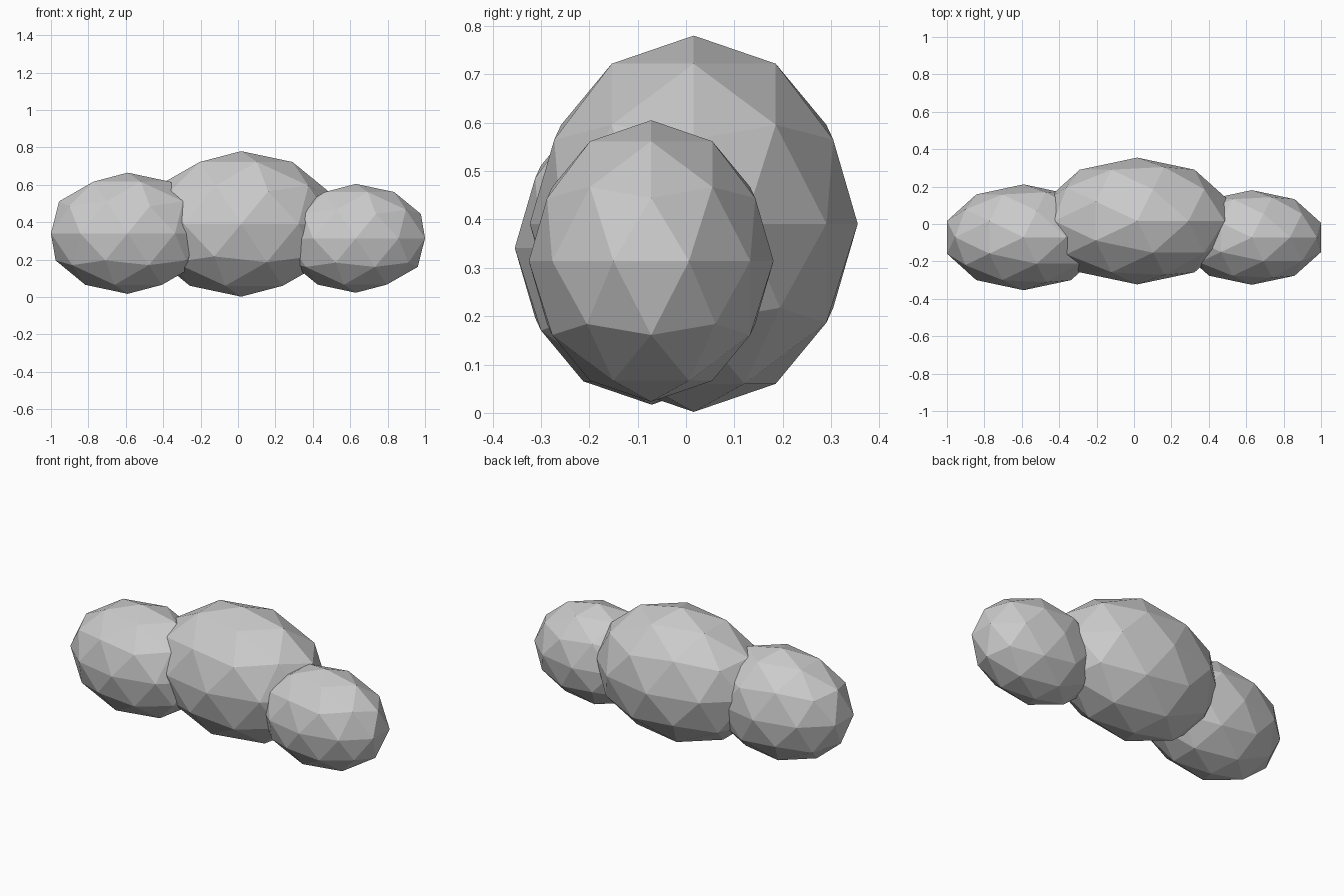
import bpy
import bmesh
from mathutils import Matrix, Vector

cube = bpy.data.objects.get("Cube")
if cube:
    bpy.data.objects.remove(cube, do_unlink=True)

# One plain grey for all lobes
grey = bpy.data.materials.new("light_grey")
grey.use_nodes = True
colour = (0.6, 0.6, 0.6, 1)
grey.diffuse_color = colour
grey.node_tree.nodes["Principled BSDF"].inputs["Base Color"].default_value = colour


def lobe(name, centre, radii):
    """Flat-faced stretched icosphere."""
    mesh = bpy.data.meshes.new(name)
    bm = bmesh.new()
    bmesh.ops.create_icosphere(bm, subdivisions=2, radius=1)
    bm.transform(Matrix.Diagonal(Vector(radii)).to_4x4())
    bm.to_mesh(mesh)
    bm.free()
    mesh.materials.append(grey)
    obj = bpy.data.objects.new(name, mesh)
    obj.location = centre
    bpy.context.collection.objects.link(obj)
    return obj


# Large middle lobe with a smaller one overlapping each end
lobe("middle_lobe", (0.017, 0.016, 0.391), (0.522, 0.339, 0.389))
lobe("right_lobe", (-0.59, -0.071, 0.341), (0.431, 0.283, 0.324))
lobe("left_lobe", (0.63, -0.072, 0.314), (0.389, 0.253, 0.291))
